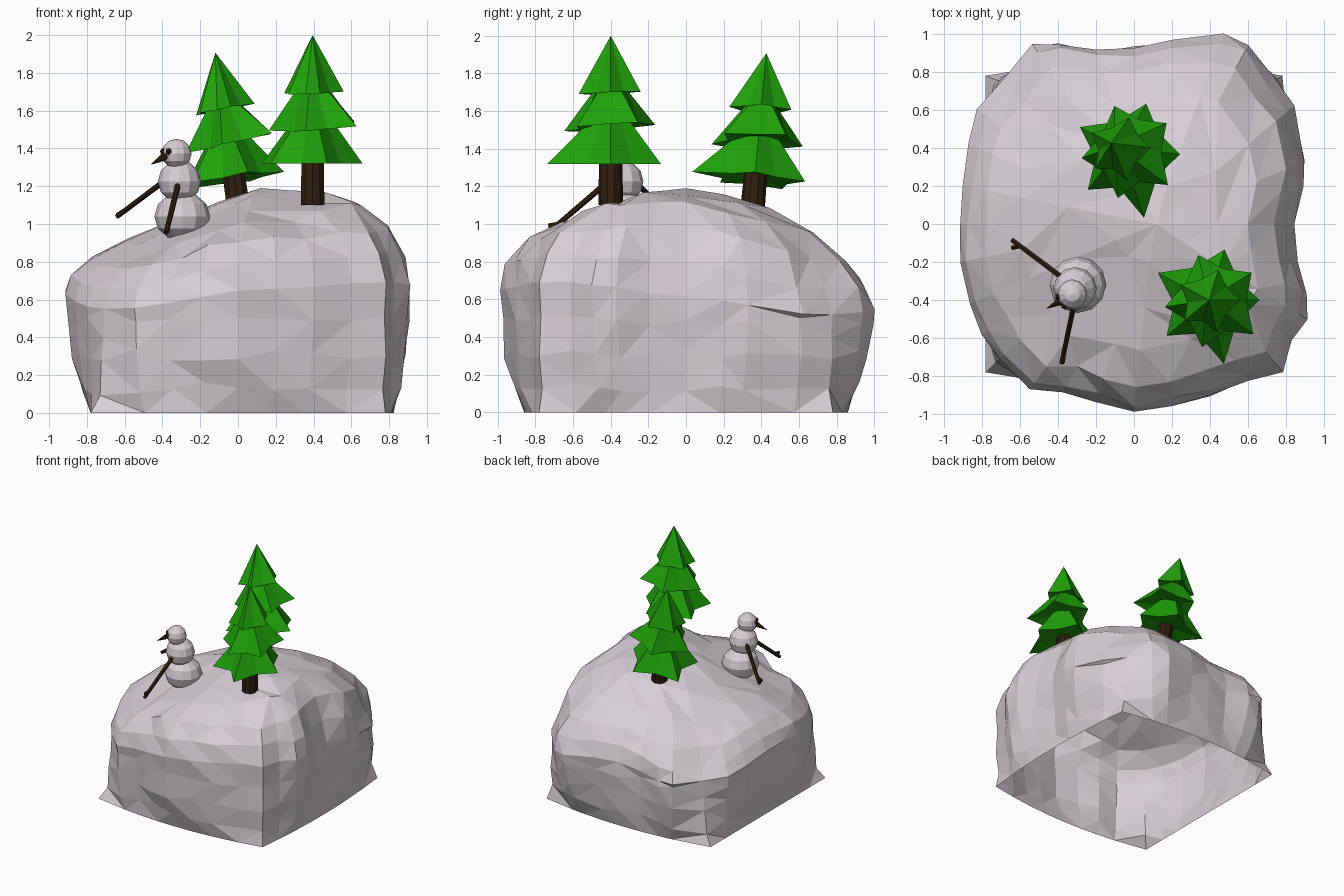
import bpy, bmesh, math, random
from mathutils import Vector, Matrix, Euler

if "Cube" in bpy.data.objects:
    bpy.data.objects.remove(bpy.data.objects["Cube"])

random.seed(4)


def material(name, col):
    m = bpy.data.materials.new(name)
    m.diffuse_color = (*col, 1)
    m.use_nodes = True
    m.node_tree.nodes["Principled BSDF"].inputs["Base Color"].default_value = m.diffuse_color
    return m


SNOW = material("snow", (0.68, 0.62, 0.67))
GREEN = material("pine_green", (0.014, 0.36, 0.003))
BARK = material("dark_bark", (0.029, 0.013, 0.004))


def finish(name, bm, mat):
    bmesh.ops.recalc_face_normals(bm, faces=bm.faces)
    me = bpy.data.meshes.new(name)
    bm.to_mesh(me)
    bm.free()
    me.materials.append(mat)
    ob = bpy.data.objects.new(name, me)
    bpy.context.collection.objects.link(ob)
    return ob


def bridge(bm, a, b):
    n = len(a)
    for i in range(n):
        j = (i + 1) % n
        bm.faces.new((a[i], a[j], b[j], b[i]))


# Snowy rock: plan outline at the widest level, counter-clockwise from +x
OUT = [(.84, 0), (.89, .2), (.9, .33), (.84, .62), (.73, .77), (.6, .94), (.47, 1.0),
       (.2, .97), (0, .93), (-.2, .92), (-.4, .95), (-.53, .94), (-.69, .75),
       (-.82, .6), (-.87, .42), (-.9, .2), (-.91, 0), (-.92, -.2), (-.86, -.42),
       (-.80, -.58), (-.71, -.71), (-.55, -.87), (-.37, -.88), (-.2, -.94), (0, -.99),
       (.2, -.95), (.4, -.9), (.6, -.82), (.785, -.78), (.83, -.62), (.91, -.5),
       (.91, -.37), (.86, -.2)]
CENTRE = Vector((.1, 0))
SCALES = [1, .96, .86, .68, .45, .2]
HEIGHT = {"left": [.64, .73, .82, .92, 1.01, 1.11],
          "right": [.62, .79, .98, 1.12, 1.16, 1.18],
          "front": [.65, .80, .92, 1.0, 1.08, 1.15],
          "back": [.58, .70, .81, .95, 1.07, 1.14]}
DIP_FRONT = [.10, .11, .10, .10, .08, .03]       # front left corner
DIP_BACK = [.08, .09, .07, .05, .02, 0]          # both back corners
RISE = [.06, .04, .02, .03, .02, 0]              # front right corner


def base_point(x, y, h=.78):
    # square footprint with slightly bulging sides
    ax, ay = abs(x), abs(y)
    if min(ax, ay) / max(ax, ay) > .9:
        return Vector((math.copysign(h, x), math.copysign(h, y)))
    p = Vector((x, y)) * (h / max(ax, ay))
    if ax > ay:
        p.x += (.045 if x > 0 else 0) * (1 - (p.y / h) ** 2)
    else:
        p.y += math.copysign(.08 * (1 - (p.x / h) ** 2), y)
    return p


bm = bmesh.new()
rings = []
for z, a in [(0, 0), (.13, .5), (.31, .78), (.48, .96)]:
    ring = []
    for x, y in OUT:
        if x < -.75:                              # left wall leans out later
            b = a ** 1.6
        else:
            b = a
        p = base_point(x, y).lerp(Vector((x, y)), b)
        j = .022 if z else 0
        f = 1 + random.uniform(-j, j * .4)
        zz = z * (.88 if x * y > 0 or x < 0 else 1) if abs(abs(x) - abs(y)) < .1 else z
        ring.append(bm.verts.new((p.x * f, p.y * f, zz + random.uniform(-j, j) * 1.5)))
    rings.append(ring)
for k, s in enumerate(SCALES):
    ring = []
    for n, (x, y) in enumerate(OUT):
        if s < .6 and n % 3 or s == .68 and n % 3 == 1:
            continue                               # fewer points near the summit
        d = Vector((x, y)) - CENTRE
        u = d.normalized()
        z = (u.x ** 2 * HEIGHT["right" if u.x > 0 else "left"][k]
             + u.y ** 2 * HEIGHT["back" if u.y > 0 else "front"][k])
        w = 4 * (u.x * u.y) ** 2
        if u.y > 0:
            z -= w * DIP_BACK[k]
        elif u.x < 0:
            z -= w * DIP_FRONT[k]
        else:
            z += w * RISE[k]
        j = .018 if k else .008
        p = CENTRE + d * s * (1 + random.uniform(-j, j))
        ring.append(bm.verts.new((p.x, p.y, z + random.uniform(-j, j) * .8)))
    rings.append(ring)
for a, b in zip(rings, rings[1:]):
    if len(a) == len(b):
        bridge(bm, a, b)
    else:
        # zip rings with different point counts into triangles
        i = j = 0
        na, nb = len(a), len(b)
        while i < na or j < nb:
            if j >= nb or (i < na and (i + 1) / na <= (j + 1) / nb):
                bm.faces.new((a[i % na], a[(i + 1) % na], b[j % nb]))
                i += 1
            else:
                bm.faces.new((a[i % na], b[(j + 1) % nb], b[j % nb]))
                j += 1
peak = bm.verts.new((.12, 0, 1.19))
last = rings[-1]
for i in range(len(last)):
    bm.faces.new((last[i], last[(i + 1) % len(last)], peak))
bmesh.ops.triangulate(bm, faces=bm.faces, quad_method='SHORT_EDGE')
finish("snowy_rock", bm, SNOW)


# Pine trees: a trunk and three five-spiked skirts, local z = 0 at the ground
SPIKES = [(0, 1.0), (73, 1.05), (152, 1.15), (220, 1.1), (283, 1.3)]
# skirt height, radius, top height, top radius, turn, tilt, sideways shift
TIERS = [(.20, .265, .46, .08, 0, 0, 0), (.395, .245, .63, .06, 36, .03, .025),
         (.575, .165, .88, 0, 0, .01, 0)]


def tree(tag, mat):
    bm = bmesh.new()
    bmesh.ops.create_cone(bm, cap_ends=True, segments=10, radius1=.066, radius2=.06,
                          depth=.33, matrix=Matrix.Translation((0, 0, .145)))
    finish("trunk_" + tag, bm, BARK).matrix_world = mat
    for t, (z0, r, z1, rt, turn, lean, dx) in enumerate(TIERS):
        bm = bmesh.new()
        low, high = [], []
        for i, (ang, k) in enumerate(SPIKES):
            nxt = SPIKES[(i + 1) % 5][0] + (360 if i == 4 else 0)
            k = 1 + (k - 1) * (1, .4, .2)[t]
            for a, rad in ((ang, r * k), ((ang + nxt) / 2, r * .7)):
                a = math.radians(a + turn)
                c, s = math.cos(a), math.sin(a)
                low.append(bm.verts.new((rad * c + dx, rad * s, z0 + lean * (c + s) * .6)))
                if rt:
                    high.append(bm.verts.new((rt * c, rt * s, z1)))
        if rt:
            bridge(bm, low, high)
            bm.faces.new(high)
        else:
            tip = bm.verts.new((0, 0, z1))
            for i in range(10):
                bm.faces.new((low[i], low[(i + 1) % 10], tip))
        hub = bm.verts.new((0, 0, z0 + .03))        # hollowed underside
        for i in range(10):
            bm.faces.new((low[(i + 1) % 10], low[i], hub))
        finish(f"branches_{tag}_{t + 1}", bm, GREEN).matrix_world = mat


tree("front", Matrix.Translation((.395, -.4, 1.12)))
tree("back", Matrix.Translation((.01, .35, 1.04))
     @ Euler((math.radians(-5), math.radians(-8.5), 0)).to_matrix().to_4x4())


# Snowman: three faceted balls
def ball(name, loc, r, mat, seg=12, rings=6, squash=1):
    bm = bmesh.new()
    bmesh.ops.create_uvsphere(bm, u_segments=seg, v_segments=rings, radius=r,
                              matrix=Matrix.Translation(loc) @ Matrix.Diagonal((1, 1, squash, 1)))
    finish(name, bm, mat)


def stick(name, a, b, r1, r2, seg=6):
    a, b = Vector(a), Vector(b)
    bm = bmesh.new()
    rot = (b - a).to_track_quat('Z', 'Y').to_matrix().to_4x4()
    bmesh.ops.create_cone(bm, cap_ends=True, segments=seg, radius1=r1, radius2=r2,
                          depth=(b - a).length,
                          matrix=Matrix.Translation((a + b) / 2) @ rot)
    finish(name, bm, BARK)


ball("snow_base", (-.295, -.32, 1.04), .148, SNOW, squash=.88)
ball("snow_body", (-.31, -.34, 1.225), .114, SNOW)
ball("snow_head", (-.325, -.37, 1.372), .079, SNOW)
ball("eye_left", (-.397, -.382, 1.383), .018, BARK, 6, 4)
ball("eye_right", (-.367, -.431, 1.383), .018, BARK, 6, 4)
stick("nose", (-.385, -.405, 1.36), (-.46, -.445, 1.315), .024, .001)

# Stick arms with forked ends
for tag, a, b, twig in [("left", (-.38, -.28, 1.235), (-.64, -.085, 1.04), (-.64, -.125, 1.045)),
                        ("right", (-.315, -.42, 1.22), (-.38, -.73, .955), (-.375, -.73, .99))]:
    stick("arm_" + tag, a, b, .016, .014)
    fork = Vector(a).lerp(Vector(b), .84)
    stick("twig_" + tag, fork, twig, .014, .013)
